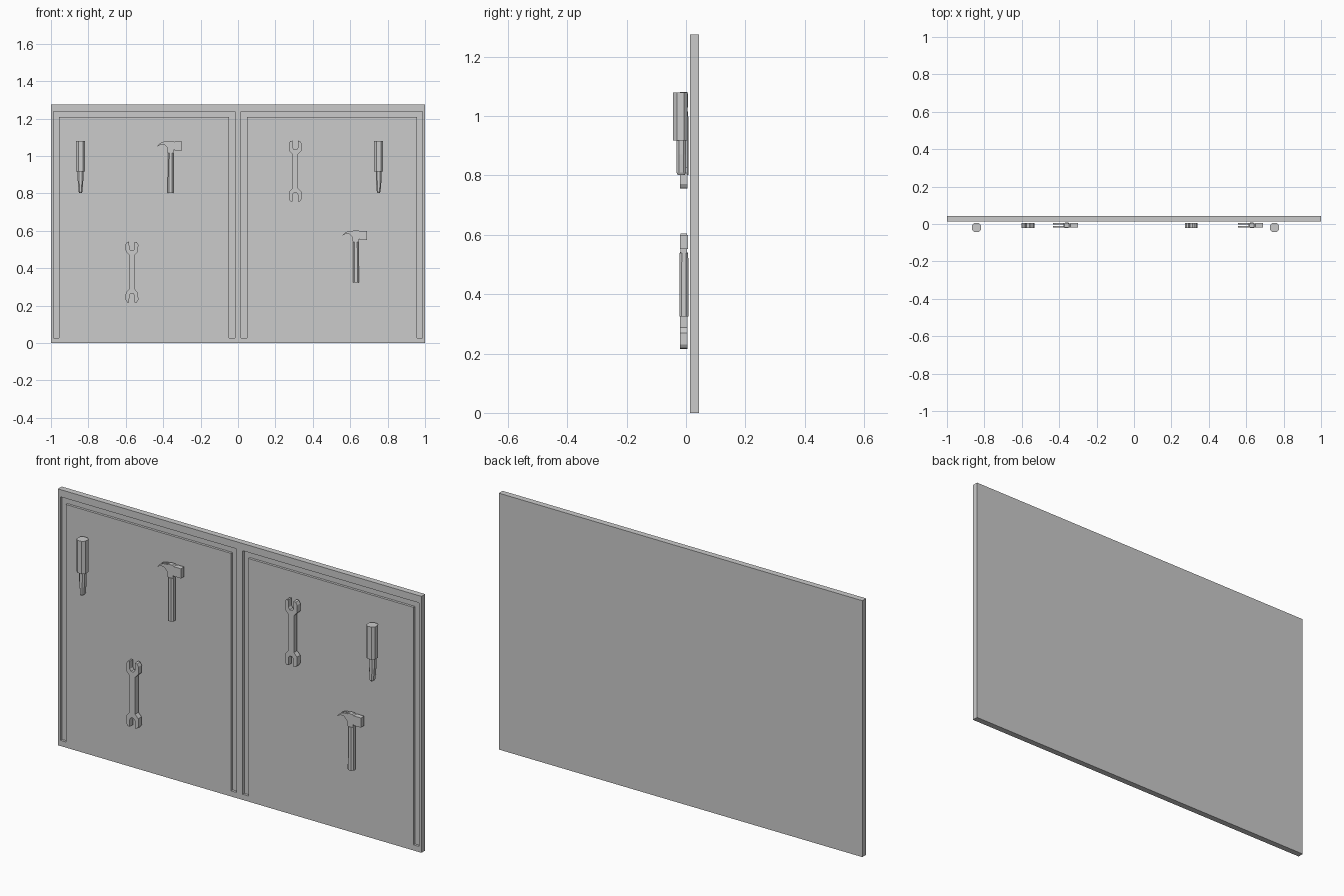
import bpy, bmesh, math

if "Cube" in bpy.data.objects:
    bpy.data.objects.remove(bpy.data.objects["Cube"])


def make_object(name, bm):
    bmesh.ops.recalc_face_normals(bm, faces=bm.faces)
    mesh = bpy.data.meshes.new(name)
    bm.to_mesh(mesh)
    bm.free()
    obj = bpy.data.objects.new(name, mesh)
    bpy.context.collection.objects.link(obj)
    return obj


def add_prism(bm, outline, y0, y1):
    """Extrude an x-z outline from y0 to y1."""
    face = bm.faces.new([bm.verts.new((x, y0, z)) for x, z in outline])
    new = bmesh.ops.extrude_face_region(bm, geom=[face])["geom"]
    for v in new:
        if isinstance(v, bmesh.types.BMVert):
            v.co.y = y1


def rect(x0, x1, z0, z1):
    return [(x0, z0), (x1, z0), (x1, z1), (x0, z1)]


def add_loft(bm, x, y, sections):
    """Stack chamfered eight-sided sections given as (z, half_x, half_y)."""
    rings = []
    for z, a, b in sections:
        k = 0.5
        pts = [(a, -b * k), (a, b * k), (a * k, b), (-a * k, b),
               (-a, b * k), (-a, -b * k), (-a * k, -b), (a * k, -b)]
        rings.append([bm.verts.new((x + px, y + py, z)) for px, py in pts])
    for lo, hi in zip(rings, rings[1:]):
        for i in range(8):
            j = (i + 1) % 8
            bm.faces.new((lo[i], lo[j], hi[j], hi[i]))
    bm.faces.new(rings[0])
    bm.faces.new(rings[-1])


# Back board with two inverted-U grooves
bm = bmesh.new()
add_prism(bm, rect(-1, 1, 0, 1.275), 0.013, 0.043)
board = make_object("back_board", bm)
for side, s in (("left", -1), ("right", 1)):
    a, b, w = 0.017, 0.987, 0.031
    u = [(a, 0.028), (a + w, 0.028), (a + w, 1.209), (b - w, 1.209),
         (b - w, 0.028), (b, 0.028), (b, 1.239), (a, 1.239)]
    bm = bmesh.new()
    add_prism(bm, [(s * x, z) for x, z in u], -0.01, 0.025)
    cutter = make_object(side + "_groove_cutter", bm)
    cutter.hide_render = True
    cutter.hide_set(True)
    mod = board.modifiers.new(side + "_groove", "BOOLEAN")
    mod.operation = "DIFFERENCE"
    mod.solver = "EXACT"
    mod.object = cutter


# Screwdrivers: chunky handle and tapered shaft
def screwdriver(name, x):
    bm = bmesh.new()
    add_loft(bm, x, -0.019, [(0.918, 0.024, 0.024), (1.08, 0.024, 0.024)])
    make_object(name + "_handle", bm)
    bm = bmesh.new()
    add_loft(bm, x, -0.016, [(0.802, 0.006, 0.012), (0.81, 0.010, 0.016),
                             (0.87, 0.015, 0.016), (0.92, 0.015, 0.016)])
    make_object(name + "_shaft", bm)


screwdriver("left_screwdriver", -0.842)
screwdriver("right_screwdriver", 0.752)


# Hammers: handle, block, striking face and curved claw (top at z)
def hammer(name, x, z):
    bm = bmesh.new()
    add_loft(bm, x, -0.007, [(z - 0.28, 0.016, 0.0155), (z - 0.065, 0.015, 0.0145)])
    make_object(name + "_handle", bm)
    bm = bmesh.new()
    add_prism(bm, [(x + px, z + pz) for px, pz in
                   [(-0.016, -0.065), (0.016, -0.065), (0.016, -0.05), (0.022, -0.044),
                    (0.022, -0.008), (0.012, 0), (-0.012, 0), (-0.018, -0.006),
                    (-0.018, -0.045)]], -0.018, 0.004)
    add_prism(bm, [(x + px, z + pz) for px, pz in rect(0.02, 0.060, -0.052, -0.004)],
              -0.020, 0.006)
    claw = [(-0.015, -0.004), (-0.036, -0.004), (-0.056, -0.012), (-0.073, -0.03),
            (-0.054, -0.020), (-0.036, -0.019), (-0.015, -0.04)]
    for y0, y1 in ((-0.019, -0.010), (-0.004, 0.005)):
        add_prism(bm, [(x + px, z + pz) for px, pz in claw], y0, y1)
    make_object(name + "_head", bm)


hammer("upper_hammer", -0.36, 1.081)
hammer("lower_hammer", 0.63, 0.604)


# Double open-ended wrenches: one quarter outline mirrored twice
def wrench(name, x, z):
    quarter = [(0.016, 0.092), (0.033, 0.110), (0.034, 0.148), (0.026, 0.161),
               (0.015, 0.163), (0.014, 0.125), (0.007, 0.115)]
    top = quarter + [(-px, pz) for px, pz in reversed(quarter)]
    outline = top + [(-px, -pz) for px, pz in top]
    bm = bmesh.new()
    add_prism(bm, [(x + px, z + pz) for px, pz in outline], -0.021, 0.005)
    make_object(name, bm)


wrench("lower_wrench", -0.567, 0.379)
wrench("upper_wrench", 0.306, 0.919)
